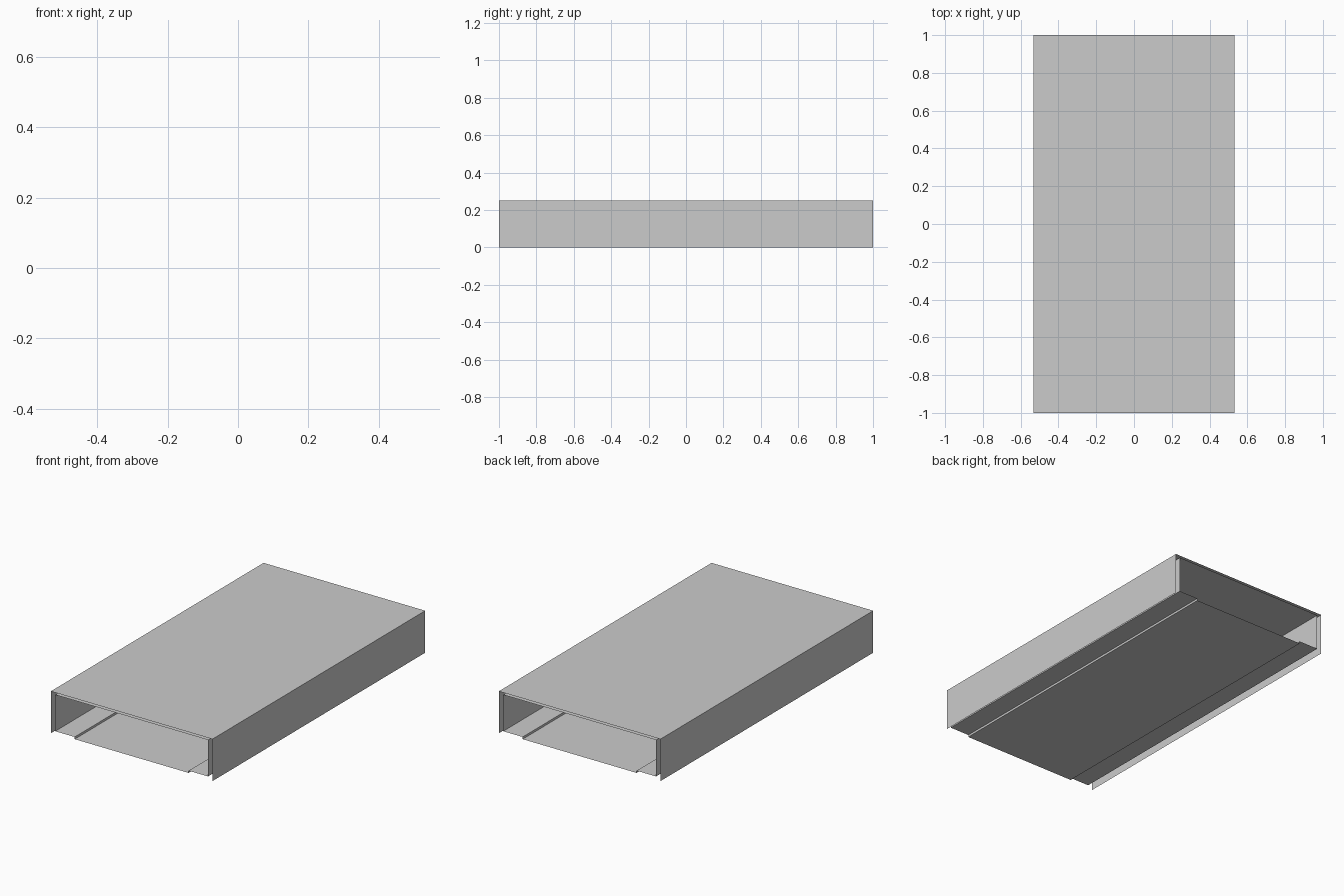
import bpy

if "Cube" in bpy.data.objects:
    bpy.data.objects.remove(bpy.data.objects["Cube"])


def extruded_sheet(name, half_profile, closed=False):
    """Mirror an x/z half profile across x = 0 and sweep it along y as a thin sheet."""
    profile = half_profile + [(-x, z) for x, z in reversed(half_profile)]
    n = len(profile)
    verts = [(x, y, z) for y in (-1.0, 1.0) for x, z in profile]
    count = n if closed else n - 1
    faces = [(i, (i + 1) % n, (i + 1) % n + n, i + n) for i in range(count)]
    mesh = bpy.data.meshes.new(name)
    mesh.from_pydata(verts, [], faces)
    mesh.update()
    obj = bpy.data.objects.new(name, mesh)
    bpy.context.collection.objects.link(obj)
    return obj


# Outer cover: top and two side walls, open underneath and at both ends
extruded_sheet("outer_cover", [(0.532, 0.0), (0.532, 0.25)])

# Inner sleeve: ceiling, walls and a floor with a shallow recessed centre
extruded_sheet("inner_sleeve",
               [(0.375, 0.007), (0.375, 0.02), (0.503, 0.02), (0.503, 0.237)],
               closed=True)
